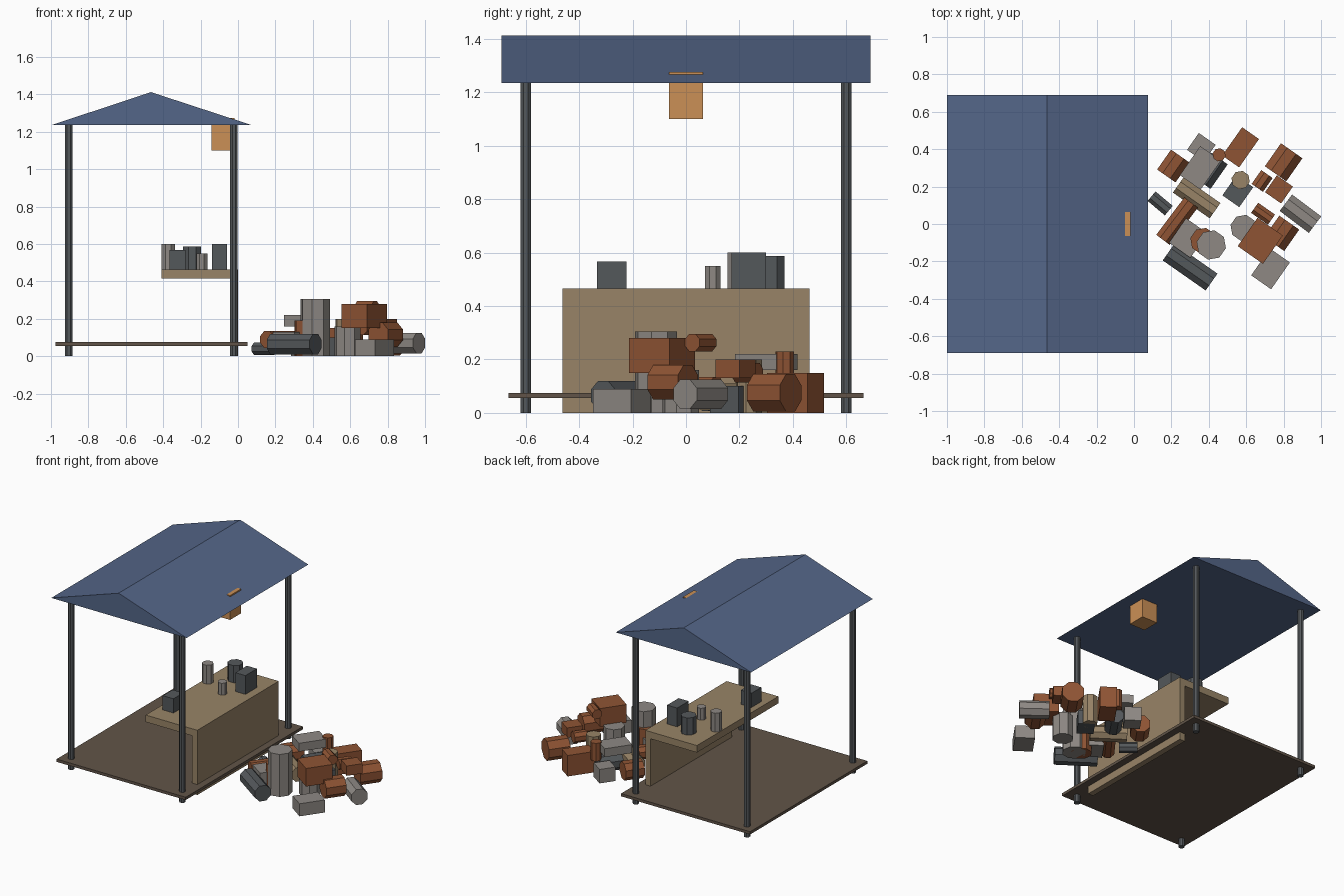
import bpy, bmesh, math
from mathutils import Matrix

if "Cube" in bpy.data.objects:
    bpy.data.objects.remove(bpy.data.objects["Cube"])


def material(name, r, g, b):
    m = bpy.data.materials.new(name)
    lin = [((c / 255 + 0.055) / 1.055) ** 2.4 for c in (r, g, b)]
    m.diffuse_color = (*lin, 1)
    m.use_nodes = True
    m.node_tree.nodes["Principled BSDF"].inputs["Base Color"].default_value = m.diffuse_color
    return m


BLUE = material("roof blue", 84, 102, 136)
TAN = material("tan wood", 152, 132, 103)
BROWN = material("floor brown", 97, 84, 72)
DARK = material("dark grey", 84, 88, 91)
GREY = material("light grey", 142, 137, 132)
RUST = material("rust", 143, 84, 52)
ORANGE = material("lantern orange", 203, 144, 86)


def finish(name, bm, mat):
    bmesh.ops.recalc_face_normals(bm, faces=bm.faces)
    me = bpy.data.meshes.new(name)
    bm.to_mesh(me)
    bm.free()
    me.materials.append(mat)
    ob = bpy.data.objects.new(name, me)
    bpy.context.collection.objects.link(ob)
    return ob


def box(name, mat, center, size, turn=0):
    bm = bmesh.new()
    bmesh.ops.create_cube(bm, size=1)
    bm.transform(Matrix.Translation(center) @ Matrix.Rotation(math.radians(turn), 4, 'Z')
                 @ Matrix.Diagonal((*size, 1)))
    return finish(name, bm, mat)


def span(name, mat, x0, x1, y0, y1, z0, z1):
    return box(name, mat, ((x0 + x1) / 2, (y0 + y1) / 2, (z0 + z1) / 2),
               (x1 - x0, y1 - y0, z1 - z0))


def prism(name, mat, center, r, length, turn=0, lying=False):
    """Eight-sided bar; r is the distance to the flats."""
    bm = bmesh.new()
    R = r / math.cos(math.pi / 8)
    bmesh.ops.create_cone(bm, cap_ends=True, segments=8, radius1=R, radius2=R, depth=length)
    bm.transform(Matrix.Rotation(math.pi / 8, 4, 'Z'))
    if lying:
        bm.transform(Matrix.Rotation(math.pi / 2, 4, 'Y'))
    bm.transform(Matrix.Translation(center) @ Matrix.Rotation(math.radians(turn), 4, 'Z'))
    return finish(name, bm, mat)


def upright(name, mat, x, y, r, z0, z1, turn=0):
    return prism(name, mat, (x, y, (z0 + z1) / 2), r, z1 - z0, turn)


# Gable roof, closed underneath
bm = bmesh.new()
ends = [[bm.verts.new((x, y, z)) for x, z in ((-1, 1.235), (0.075, 1.235), (-0.465, 1.412))]
        for y in (-0.69, 0.69)]
for e in ends:
    bm.faces.new(e)
for i in range(3):
    j = (i + 1) % 3
    bm.faces.new((ends[0][i], ends[0][j], ends[1][j], ends[1][i]))
finish("roof", bm, BLUE)

# Floor and four posts
span("floor", BROWN, -0.975, 0.05, -0.665, 0.665, 0.055, 0.075)
for x in (-0.905, -0.022):
    for y in (-0.6, 0.6):
        upright("post", DARK, x, y, 0.02, 0, 1.24)

# Counter and hanging lantern
span("counter_panel", TAN, -0.042, 0, -0.462, 0.462, 0, 0.465)
span("counter_top", TAN, -0.41, -0.042, -0.462, 0.462, 0.415, 0.465)
span("lantern", ORANGE, -0.142, -0.019, -0.063, 0.063, 1.1, 1.275)

# Goods on the counter
span("counter_box", DARK, -0.365, -0.28, -0.333, -0.222, 0.465, 0.567)
upright("tall_jar", GREY, -0.373, 0.19, 0.035, 0.465, 0.6)
upright("small_jar", GREY, -0.193, 0.1, 0.029, 0.465, 0.55)
upright("dark_jar", DARK, -0.245, 0.32, 0.048, 0.465, 0.588)
span("dark_crate", DARK, -0.14, -0.06, 0.17, 0.3, 0.465, 0.6)

# Heap: blocks as (material, x, y, z0, z1, length, width, turn)
A, B = 55, -35
for mat, x, y, z0, z1, l, w, t in (
        (GREY, 0.36, 0.41, 0.0, 0.10, 0.11, 0.11, A),
        (GREY, 0.355, 0.30, 0.16, 0.22, 0.19, 0.135, A),
        (RUST, 0.57, 0.41, 0.0, 0.15, 0.185, 0.11, A),
        (DARK, 0.555, 0.175, 0.0, 0.10, 0.13, 0.11, A),
        (GREY, 0.29, -0.075, 0.04, 0.13, 0.16, 0.14, A),
        (RUST, 0.775, 0.185, 0.13, 0.20, 0.11, 0.105, A),
        (RUST, 0.675, -0.09, 0.15, 0.28, 0.185, 0.165, A),
        (GREY, 0.73, -0.24, 0.0, 0.09, 0.175, 0.13, A)):
    box("heap_block", mat, (x, y, (z0 + z1) / 2), (l, w, z1 - z0), t)

# Heap: lying bars as (material, x, y, z, r, length, turn)
for mat, x, y, z, r, l, t in (
        (RUST, 0.21, 0.31, 0.07, 0.06, 0.13, A),
        (DARK, 0.41, 0.285, 0.06, 0.055, 0.16, A),
        (TAN, 0.335, 0.14, 0.06, 0.05, 0.24, B),
        (DARK, 0.14, 0.11, 0.04, 0.033, 0.12, -40),
        (RUST, 0.23, 0.015, 0.09, 0.045, 0.25, 53),
        (DARK, 0.30, -0.23, 0.065, 0.055, 0.28, B),
        (RUST, 0.685, 0.23, 0.15, 0.037, 0.09, A),
        (RUST, 0.80, 0.33, 0.075, 0.07, 0.15, A),
        (RUST, 0.69, 0.055, 0.263, 0.033, 0.11, B),
        (RUST, 0.79, -0.05, 0.115, 0.065, 0.14, A),
        (GREY, 0.89, 0.055, 0.07, 0.055, 0.195, -37)):
    prism("heap_bar", mat, (x, y, z), r, l, t, lying=True)

# Heap: upright drums as (material, x, y, r, z0, z1)
for mat, x, y, r, z0, z1 in (
        (RUST, 0.455, 0.37, 0.033, 0.1, 0.23),
        (TAN, 0.57, 0.235, 0.046, 0.0, 0.2),
        (RUST, 0.37, -0.09, 0.065, 0.0, 0.19),
        (GREY, 0.413, -0.112, 0.074, 0.0, 0.305),
        (GREY, 0.585, -0.02, 0.065, 0.0, 0.16)):
    upright("heap_drum", mat, x, y, r, z0, z1, B)
